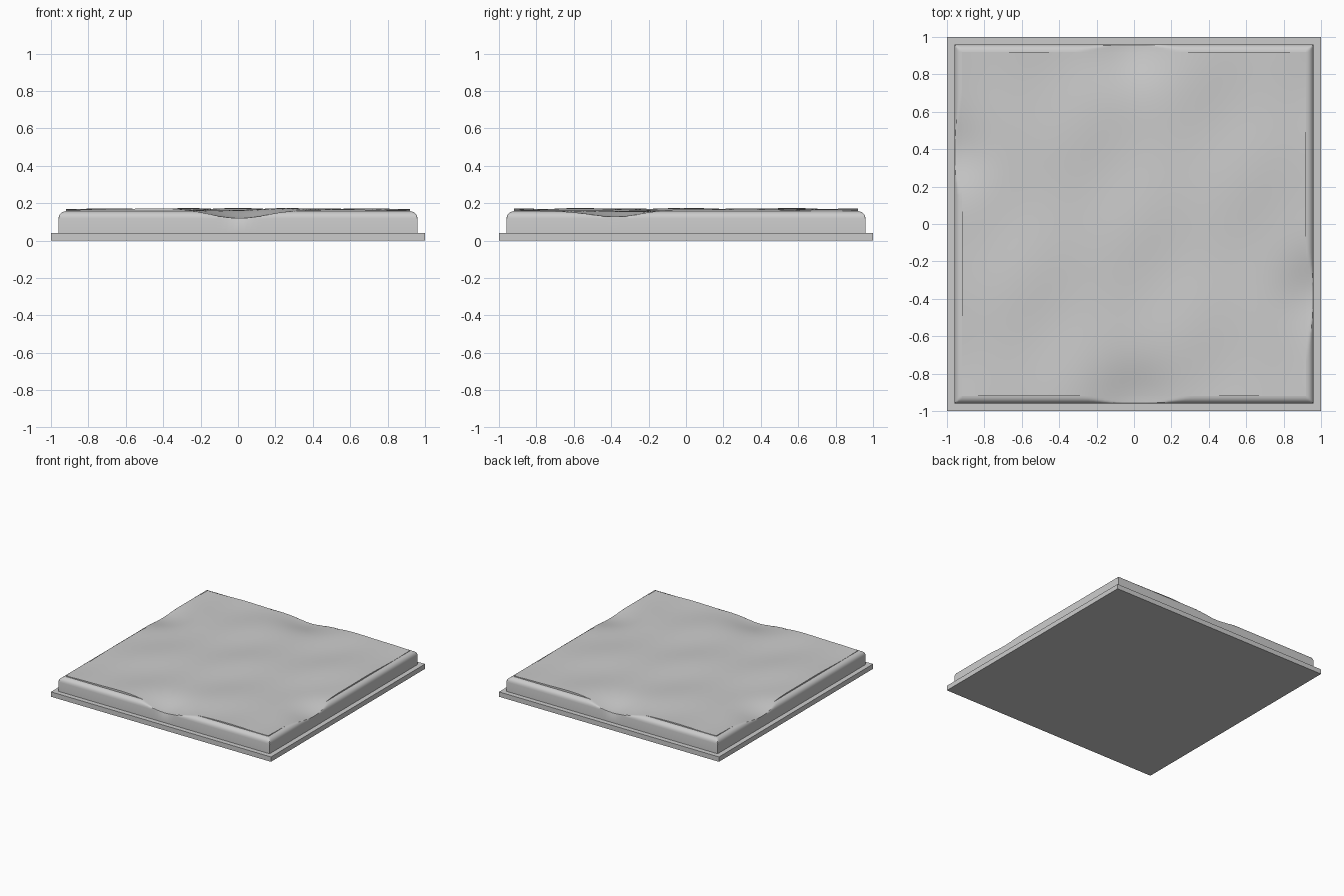
import bpy
import bmesh
from math import cos, exp, sqrt

cube = bpy.data.objects.get("Cube")
if cube:
    bpy.data.objects.remove(cube, do_unlink=True)

stone = bpy.data.materials.new("grey_stone")
stone.use_nodes = True
colour = (0.6, 0.6, 0.6, 1)
stone.diffuse_color = colour
stone.node_tree.nodes["Principled BSDF"].inputs["Base Color"].default_value = colour

HALF, BASE_TOP, ROUND, RIM = 0.96, 0.04, 0.04, 0.157
DIPS = [(0.02, -0.96, 0.04), (0.96, -0.36, 0.042)]


def make_object(name, bm):
    bmesh.ops.recalc_face_normals(bm, faces=bm.faces)
    mesh = bpy.data.meshes.new(name)
    bm.to_mesh(mesh)
    bm.free()
    obj = bpy.data.objects.new(name, mesh)
    bpy.context.collection.objects.link(obj)
    mesh.materials.append(stone)
    return obj


def worn_height(x, y):
    """Gently uneven stone, the same after a half turn, with worn dips at the edges."""
    z = 0.165
    z += 0.004 * cos(7 * x + 3 * y) + 0.003 * cos(9 * y - 4 * x)
    z += 0.002 * cos(13 * x - 5 * y + 0.0)
    for px, py, depth in DIPS:
        for s in (1, -1):
            z -= depth * exp(-((x - s * px) ** 2 + (y - s * py) ** 2) / 0.04)
    return z


def slab_height(x, y):
    d = HALF - max(abs(x), abs(y))
    z = worn_height(x, y)
    if d >= ROUND:
        return z
    rounded = RIM - ROUND + sqrt(max(0, ROUND ** 2 - (ROUND - d) ** 2))
    return min(z, rounded)


# Flat base plate
bm = bmesh.new()
bmesh.ops.create_cube(bm, size=1)
bmesh.ops.scale(bm, vec=(2, 2, BASE_TOP), verts=bm.verts)
bmesh.ops.translate(bm, vec=(0, 0, BASE_TOP / 2), verts=bm.verts)
make_object("base_plate", bm)

# Stone slab: grid lines are closer together over the rounded rim
rim = [HALF - d for d in (0, 0.002, 0.006, 0.012, 0.02, 0.03, 0.0395)]
inner = HALF - ROUND
steps = 60
lines = [-v for v in rim]
lines += [inner * (2 * i / steps - 1) * 0.99999 for i in range(steps + 1)]
lines += rim[::-1]
n = len(lines)

bm = bmesh.new()
rows = [[bm.verts.new((x, y, slab_height(x, y))) for x in lines] for y in lines]
for j in range(n - 1):
    for i in range(n - 1):
        bm.faces.new((rows[j][i], rows[j][i + 1], rows[j + 1][i + 1], rows[j + 1][i]))

# Side walls drop from the border to the base plate
border = [e for e in bm.edges if e.is_boundary]
walls = bmesh.ops.extrude_edge_only(bm, edges=border)["geom"]
for v in walls:
    if isinstance(v, bmesh.types.BMVert):
        v.co.z = BASE_TOP
bmesh.ops.holes_fill(bm, edges=[e for e in bm.edges if e.is_boundary], sides=0)
slab = make_object("stone_slab", bm)

bpy.ops.object.select_all(action="DESELECT")
slab.select_set(True)
bpy.context.view_layer.objects.active = slab
bpy.ops.object.shade_smooth_by_angle(angle=0.6)
